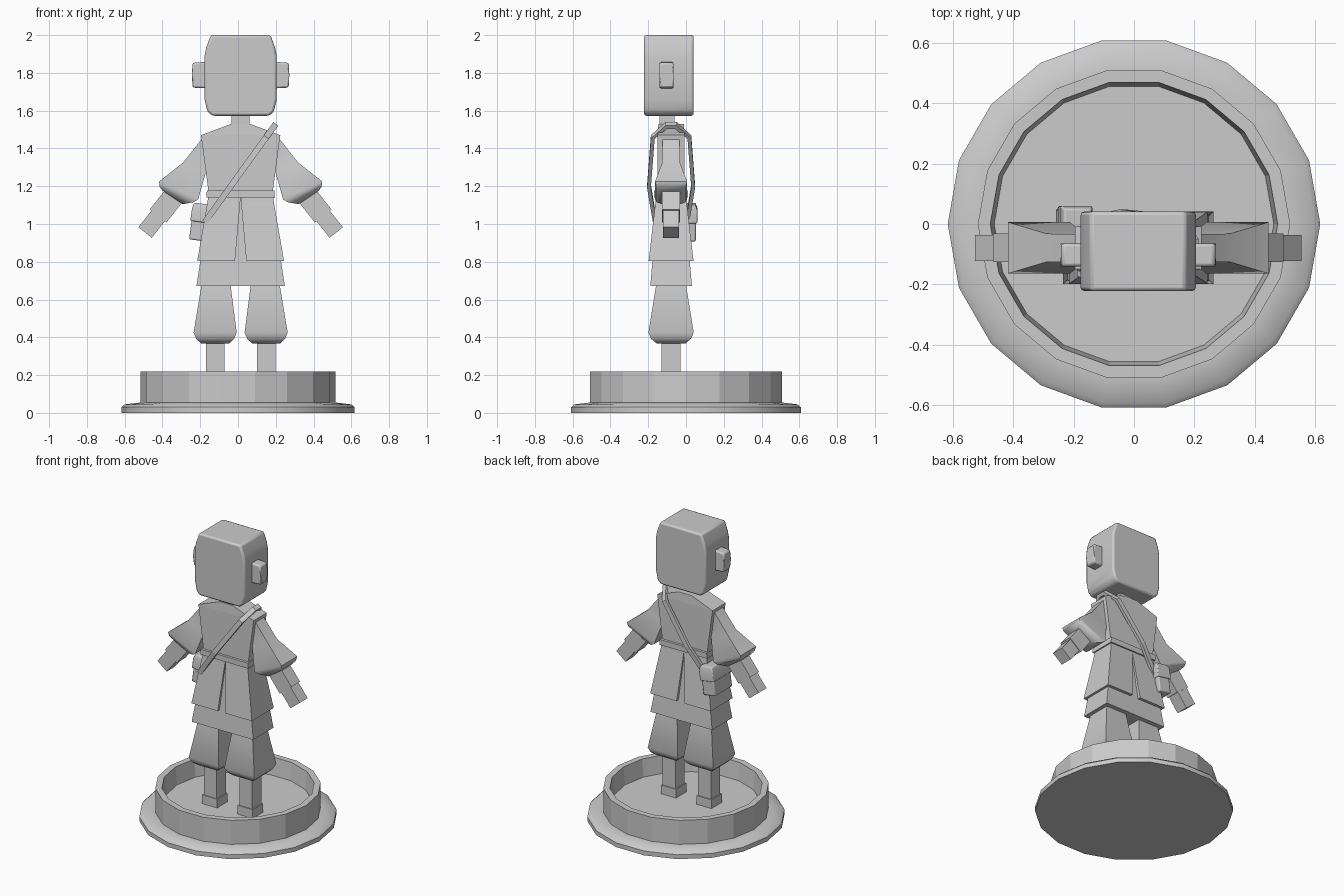
import bpy, bmesh, math
from mathutils import Vector, Matrix

if "Cube" in bpy.data.objects:
    bpy.data.objects.remove(bpy.data.objects["Cube"])

CX, CY = 0.014, -0.079   # figure axis on the stand


def loft(name, rings, smooth=0, bevel=0.0, seg=2, closed=False):
    """Skin a list of equal-length rings; cap both ends unless closed on itself."""
    bm = bmesh.new()
    vs = [[bm.verts.new(p) for p in r] for r in rings]
    n = len(rings[0])
    pairs = zip(vs, vs[1:] + vs[:1]) if closed else zip(vs, vs[1:])
    for a, b in pairs:
        for i in range(n):
            j = (i + 1) % n
            bm.faces.new((a[i], a[j], b[j], b[i]))
    if not closed:
        bm.faces.new(vs[0])
        bm.faces.new(vs[-1])
    bmesh.ops.recalc_face_normals(bm, faces=bm.faces)
    me = bpy.data.meshes.new(name)
    bm.to_mesh(me)
    bm.free()
    ob = bpy.data.objects.new(name, me)
    bpy.context.collection.objects.link(ob)
    if bevel:
        m = ob.modifiers.new("bevel", 'BEVEL')
        m.width, m.segments, m.limit_method = bevel, seg, 'ANGLE'
    if smooth:
        bpy.context.view_layer.objects.active = ob
        ob.select_set(True)
        bpy.ops.object.shade_smooth_by_angle(angle=math.radians(smooth))
        ob.select_set(False)
    return ob


def rect(x0, x1, y0, y1, z):
    return [(x0, y0, z), (x1, y0, z), (x1, y1, z), (x0, y1, z)]


def crect(cx, hx, hy, z, cy=CY):
    return rect(cx - hx, cx + hx, cy - hy, cy + hy, z)


def circle(r, z, n=18):
    return [(r * math.cos(i * math.tau / n), r * math.sin(i * math.tau / n), z) for i in range(n)]


def limb_ring(s, p, q, h):
    """Arm cross-section: upper point p and lower point q in x/z, half depth h."""
    return [(CX + s * x, CY + y, z) for (x, z), y in ((p, -h), (q, -h), (q, h), (p, h))]


# Round stand: flange and hollow wall
loft("stand_flange", [circle(0.617, 0), circle(0.617, 0.03), circle(0.6, 0.045),
                      circle(0.517, 0.055)], smooth=40)
loft("stand_wall", [circle(0.517, 0.03), circle(0.517, 0.22),
                    circle(0.476, 0.22), circle(0.463, 0.1)])

# Legs: shoe, shin, baggy trouser
for s, side in ((-1, "left"), (1, "right")):
    x = CX + s * 0.135
    loft(side + "_shoe", [crect(x, 0.057, 0.057, 0.09), crect(x, 0.057, 0.057, 0.16)])
    loft(side + "_shin", [crect(x, 0.049, 0.05, 0.15), crect(x, 0.049, 0.05, 0.4)])
    loft(side + "_trouser", [crect(x, 0.075, 0.077, 0.368), crect(x, 0.1, 0.105, 0.392),
                             crect(x, 0.114, 0.12, 0.425),
                             crect(CX + s * 0.13, 0.075, 0.077, 0.69)], smooth=50)

# Under-tunic, belt and torso
loft("under_tunic", [crect(CX, 0.234, 0.11, 0.672), crect(CX, 0.16, 0.07, 1.15)])
loft("belt", [crect(CX, 0.181, 0.09, 1.14), crect(CX, 0.179, 0.09, 1.177)])
loft("torso", [crect(CX, 0.166, 0.073, 1.14), crect(CX, 0.21, 0.071, 1.47),
               crect(CX, 0.05, 0.067, 1.53)])

# Jacket tails split by a narrow wedge
for s, side in ((-1, "left"), (1, "right")):
    def tail(a, b, hy, z):
        return rect(CX + s * a, CX + s * b, CY - hy, CY + hy, z)
    loft(side + "_jacket_tail", [tail(0.03, 0.23, 0.119, 0.803), tail(0.002, 0.175, 0.082, 1.12),
                                 tail(0.0, 0.172, 0.08, 1.145)])

# Arms: flared sleeve, forearm, hand
for s, side in ((-1, "left"), (1, "right")):
    loft(side + "_sleeve", [
        limb_ring(s, (0.19, 1.47), (0.165, 1.32), 0.045),
        limb_ring(s, (0.305, 1.325), (0.182, 1.28), 0.047),
        limb_ring(s, (0.432, 1.225), (0.225, 1.13), 0.085),
        limb_ring(s, (0.428, 1.195), (0.25, 1.115), 0.076),
        limb_ring(s, (0.412, 1.175), (0.307, 1.105), 0.05)], smooth=50)
    d, n = Vector((0.62, -0.785)), Vector((0.785, 0.62))
    tip = Vector((0.506, 0.955))

    def arm(back, half, h):
        c = tip - d * back
        return limb_ring(s, tuple(c + n * half), tuple(c - n * half), h)
    loft(side + "_forearm", [arm(0.26, 0.056, 0.047), arm(0.112, 0.056, 0.047)])
    loft(side + "_hand", [arm(0.13, 0.045, 0.043), arm(0, 0.045, 0.043)])

# Neck and head
loft("neck", [crect(CX, 0.048, 0.04, 1.5, -0.1), crect(CX, 0.048, 0.04, 1.6, -0.1)])
half = [(0.15, 1.573), (0.176, 1.595), (0.191, 1.66), (0.191, 1.89), (0.182, 1.935), (0.158, 2.0)]
outline = half + [(-x, z) for x, z in reversed(half)]
loft("head", [[(CX + x, y, z) for x, z in outline] for y in (-0.222, 0.041)],
     smooth=40, bevel=0.012)

# Ears
for s, side in ((-1, "left"), (1, "right")):
    def ear(x, hy, hz):
        return [(CX + s * x, -0.103 + y, 1.788 + z)
                for y, z in ((-hy, -hz), (hy, -hz), (hy, 0), (hy, hz), (-hy, hz), (-hy, 0))]
    e0, e1 = ear(0.18, 0.038, 0.07), ear(0.253, 0.038, 0.066)
    for i in (2, 5):
        e1[i] = (CX + s * 0.268, e1[i][1], e1[i][2])
    loft(side + "_ear", [e0, e1], smooth=40, bevel=0.01)

# Shoulder strap: closed band in a slanted plane, front to back
down, across = Vector((-0.585, 0, -0.81)), Vector((0.81, 0, -0.585))
start = Vector((0.2, 0, 1.53))


def band_pt(z, y, w):
    return start + down * ((1.53 - z) / 0.81) + across * w + Vector((0, CY + y, 0))


front = [(1.53, 0.03), (1.46, 0.107), (1.2, 0.127), (1.01, 0.095)]
back = [(z, -y) for z, y in front]


def section(z, y):
    k = 0.02 if abs(y) > 0.05 else 0.008
    zi = z - 0.018 if z > 1.5 else z
    yi = math.copysign(abs(y) - k, y)
    return [band_pt(z, y, -0.016), band_pt(z, y, 0.016), band_pt(zi, yi, 0.016), band_pt(zi, yi, -0.016)]


loft("shoulder_strap", [section(z, y) for z, y in front + back[::-1]], closed=True)

# Hip pouch with flap, tilted to follow the jacket
tilt = Matrix.Translation((-0.2, -0.042, 1.01)) @ Matrix.Rotation(math.radians(8), 4, 'Y')
pouch = loft("pouch", [crect(0, 0.046, 0.094, -0.098, 0), crect(0, 0.046, 0.094, 0.08, 0)],
             smooth=40, bevel=0.008)
flap = loft("pouch_flap", [crect(0, 0.053, 0.102, 0.0, 0), crect(0, 0.053, 0.102, 0.07, 0),
                           crect(0, 0.045, 0.092, 0.098, 0)], smooth=40, bevel=0.006)
pouch.matrix_world = flap.matrix_world = tilt
